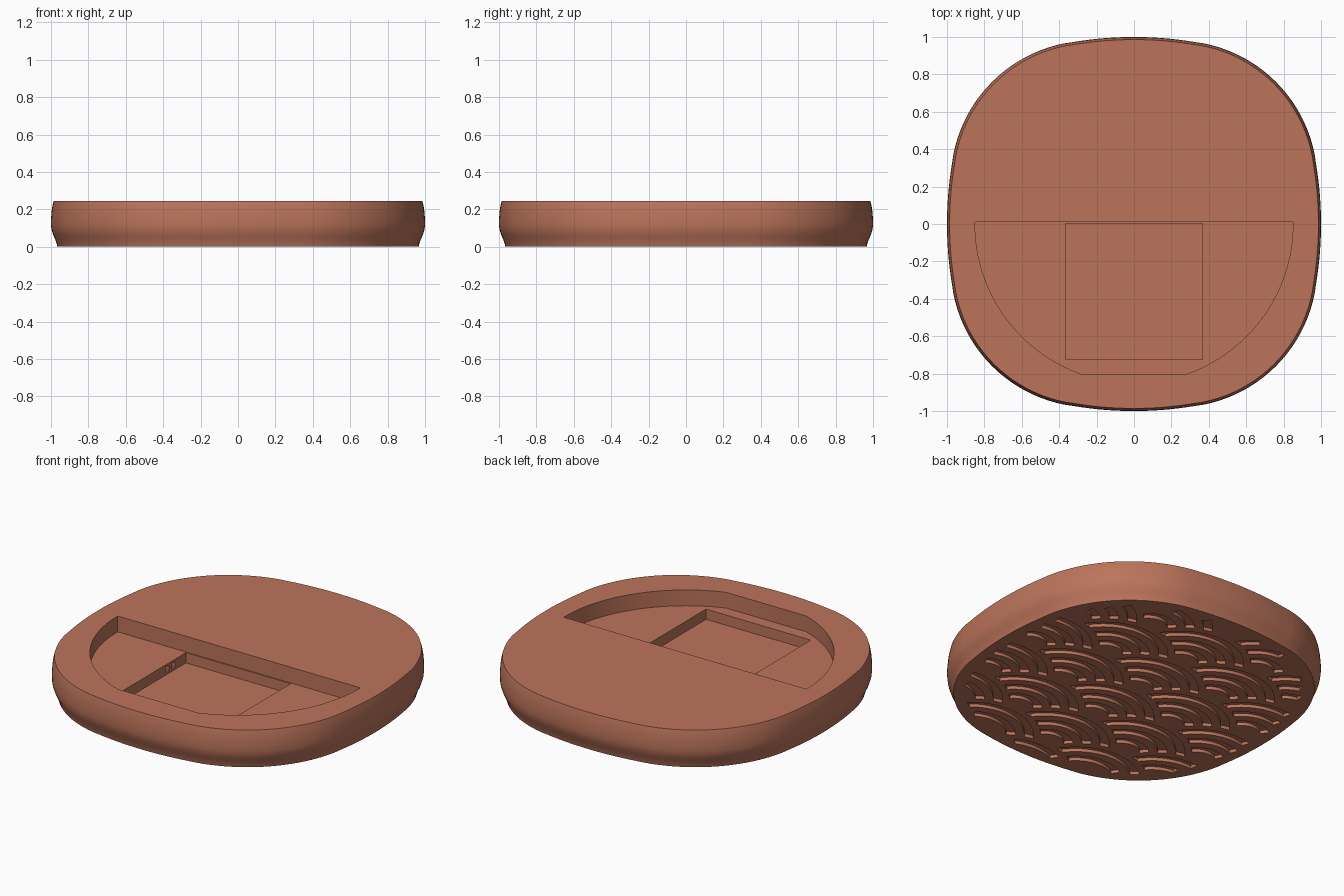
import bpy, bmesh, math
from mathutils import Vector

if "Cube" in bpy.data.objects:
    bpy.data.objects.remove(bpy.data.objects["Cube"])

HEIGHT = 0.245
clay = bpy.data.materials.new("terracotta")
clay.diffuse_color = (0.50, 0.175, 0.105, 1)
clay.use_nodes = True
clay.node_tree.nodes["Principled BSDF"].inputs["Base Color"].default_value = clay.diffuse_color


def outline(scale=1.0):
    """Soft square: four shallow side arcs joined by rounder corner arcs."""
    a = math.radians(10.9)
    side_r, corner_r, c = 1.95, 0.753, 0.227
    quarter = []
    for i in range(8):                       # half of the right side, upwards
        t = a * i / 8
        quarter.append((1 - side_r + side_r * math.cos(t), side_r * math.sin(t)))
    for i in range(21):                      # corner
        t = a + (math.pi / 2 - 2 * a) * i / 20
        quarter.append((c + corner_r * math.cos(t), c + corner_r * math.sin(t)))
    quarter += [(y, x) for x, y in reversed(quarter[1:8])]
    pts = []
    for q in range(4):                       # turn by quarter steps
        for x, y in quarter:
            for _ in range(q):
                x, y = -y, x
            pts.append((x * scale, y * scale))
    return pts


def loft(bm, rings):
    """Closed solid through rings of equal point count, bottom ring first."""
    loops = [[bm.verts.new(p) for p in ring] for ring in rings]
    n = len(loops[0])
    for lo, hi in zip(loops, loops[1:]):
        for i in range(n):
            j = (i + 1) % n
            bm.faces.new((lo[i], lo[j], hi[j], hi[i]))
    bm.faces.new(loops[0][::-1])
    bm.faces.new(loops[-1])


def prism(bm, pts, z0, z1):
    loft(bm, [[(x, y, z) for x, y in pts] for z in (z0, z1)])


def make(name, bm):
    bmesh.ops.recalc_face_normals(bm, faces=bm.faces)
    me = bpy.data.meshes.new(name)
    bm.to_mesh(me)
    bm.free()
    me.materials.append(clay)
    ob = bpy.data.objects.new(name, me)
    bpy.context.collection.objects.link(ob)
    return ob


def cut(target, bm, name):
    cutter = make(name, bm)
    cutter.hide_render = True
    mod = target.modifiers.new(name, 'BOOLEAN')
    mod.operation, mod.solver, mod.object = 'DIFFERENCE', 'EXACT', cutter
    bpy.context.view_layer.objects.active = target
    bpy.ops.object.modifier_apply(modifier=name)
    bpy.data.objects.remove(cutter)


def box(x0, x1, y0, y1):
    return [(x0, y0), (x1, y0), (x1, y1), (x0, y1)]


# Body: soft square swept through a bulging side profile
profile = [(0.966, 0), (0.969, 0.015), (0.978, 0.04), (0.989, 0.065), (0.997, 0.09),
           (1.0, 0.115), (1.0, 0.145), (0.997, 0.185), (0.992, 0.22), (0.986, HEIGHT)]
bm = bmesh.new()
loft(bm, [[(x, y, z) for x, y in outline(s)] for s, z in profile])
body = make("tray_body", bm)

# Half-round recess with a flattened front edge
bm = bmesh.new()
end = math.acos(0.28 / 0.85)
arc = [(0.85 * math.cos(-end * i / 24), 0.85 * math.sin(-end * i / 24)) for i in range(25)]
half = [(0.85, 0.01)] + arc
prism(bm, half + [(-x, y) for x, y in reversed(half)], 0.145, 0.4)
cut(body, bm, "recess_cutter")

# Square pocket in the recess floor
bm = bmesh.new()
prism(bm, box(-0.367, 0.367, -0.725, 0.003), 0.08, 0.2)
cut(body, bm, "pocket_cutter")

# Two small slots in the pocket's left wall
bm = bmesh.new()
for y in (-0.12, -0.18):
    prism(bm, box(-0.40, -0.35, y - 0.015, y + 0.015), 0.095, 0.132)
cut(body, bm, "slot_cutter")

# Overlapping wave scales grooved into the underside
R, GROOVE = 0.40, 0.02
border = [Vector(p) for p in outline(0.915)]


def inside(p):
    return all((b - a).cross(p - a) > 0
               for a, b in zip(border, border[1:] + border[:1]) if (b - a).length > 1e-6)


def reach(r):
    """Half angle of an arc left visible by the neighbouring scales."""
    for i in range(1, 181):
        t = math.radians(i)
        p = Vector((r * math.sin(t), r * math.cos(t)))
        if any((p - Vector(c)).length < R * 1.03 for c in ((R, -R / 2), (0, -R))):
            return math.radians(i - 1)
    return math.pi


bm = bmesh.new()
STEPS = 22
bands = [(R * a, R * b) for a, b in ((0.28, 0.41), (0.54, 0.67), (0.80, 0.93))]
limits = [(reach(a), reach(b)) for a, b in bands]
for row in range(-6, 7):
    for col in range(-3, 4):
        centre = Vector((2 * R * col + (R if row % 2 else 0), row * R / 2))
        for radii, lim in zip(bands, limits):
            run = []
            for i in range(STEPS + 2):
                ok = False
                if i <= STEPS:
                    f = 2 * i / STEPS - 1
                    pair = [centre + r * Vector((math.sin(f * l), math.cos(f * l)))
                            for r, l in zip(radii, lim)]
                    ok = all(inside(p) for p in pair)
                if ok:
                    run.append(pair)
                    continue
                if len(run) > 2:             # close off one groove
                    prism(bm, [p[0] for p in run] + [p[1] for p in reversed(run)],
                          -0.05, GROOVE)
                run = []
cut(body, bm, "wave_cutter")

# Smooth rounded walls, crisp rims
bpy.ops.object.select_all(action='DESELECT')
body.select_set(True)
bpy.context.view_layer.objects.active = body
bpy.ops.object.shade_smooth_by_angle(angle=math.radians(30))
